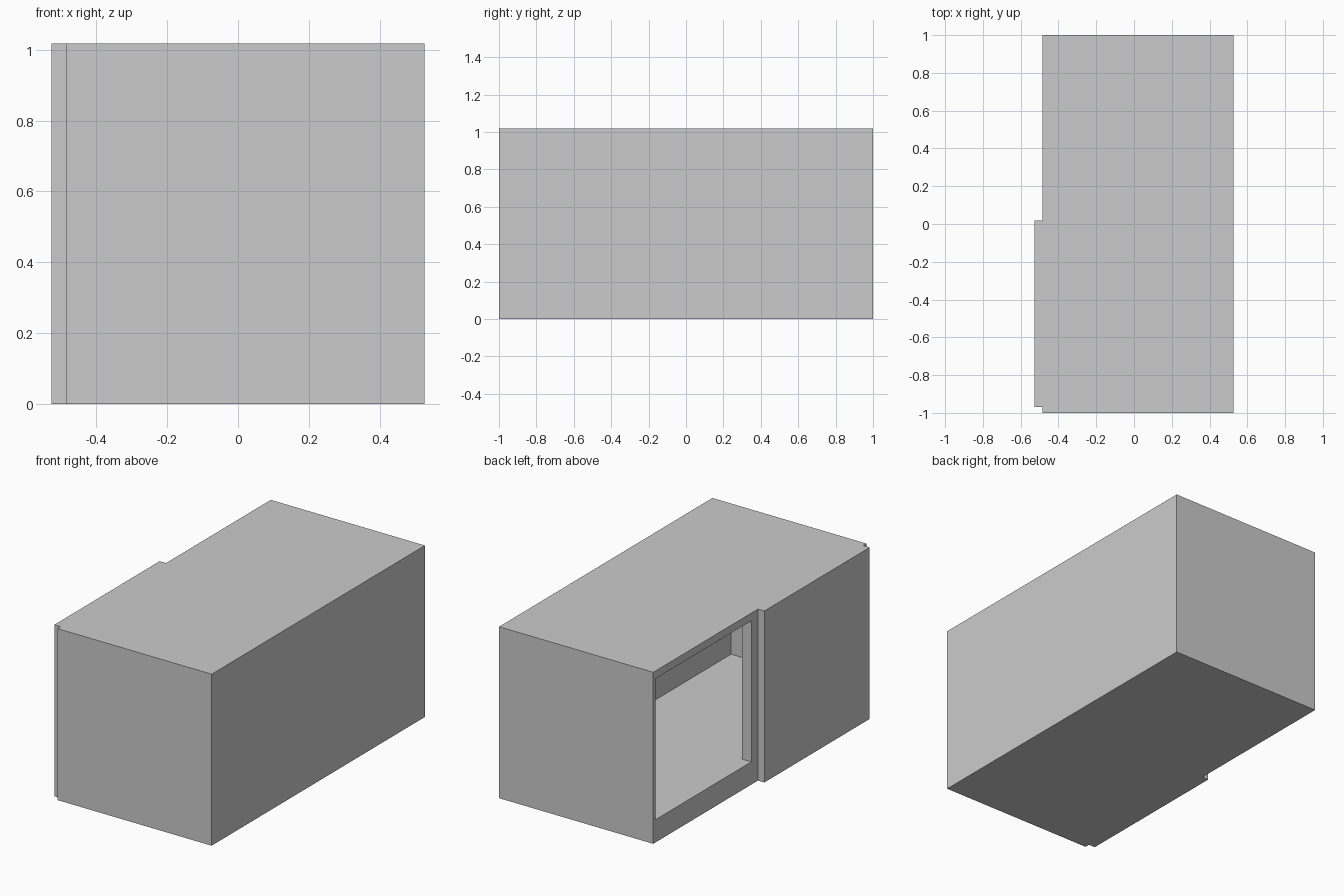
import bpy, bmesh

if "Cube" in bpy.data.objects:
    bpy.data.objects.remove(bpy.data.objects["Cube"])

H = 1.018                       # overall height
X0, X1 = -0.485, 0.527          # body depth limits
DOOR_X = -0.527                 # outer face of the sliding door


def prism(name, plan, z0, z1):
    """Extrude a plan outline from z0 to z1."""
    bm = bmesh.new()
    base = bm.faces.new([bm.verts.new((x, y, z0)) for x, y in plan])
    ext = bmesh.ops.extrude_face_region(bm, geom=[base])
    top = [v for v in ext["geom"] if isinstance(v, bmesh.types.BMVert)]
    bmesh.ops.translate(bm, vec=(0, 0, z1 - z0), verts=top)
    bmesh.ops.recalc_face_normals(bm, faces=bm.faces)
    mesh = bpy.data.meshes.new(name)
    bm.to_mesh(mesh)
    bm.free()
    obj = bpy.data.objects.new(name, mesh)
    bpy.context.collection.objects.link(obj)
    return obj


def rect(x0, x1, y0, y1):
    return [(x0, y0), (x1, y0), (x1, y1), (x0, y1)]


# Cabinet body
body = prism("cabinet_body", rect(X0, X1, -1, 1), 0, H)

# Interior hollow, running out through the side opening (L-shaped plan)
hollow = prism("interior_cutter", [
    (-0.425, -0.98), (0.39, -0.98), (0.39, 0.98),
    (-0.7, 0.98), (-0.7, 0.08), (-0.425, 0.08)], 0.135, 0.972)
hollow.hide_render = True
hollow.hide_viewport = True
hollow.display_type = 'WIRE'

cut = body.modifiers.new("hollow", 'BOOLEAN')
cut.operation = 'DIFFERENCE'
cut.solver = 'EXACT'
cut.object = hollow

# Sliding door, pushed aside over the closed half of the wall
prism("sliding_door", rect(DOOR_X, X0, -0.97, 0.018), 0, H)
